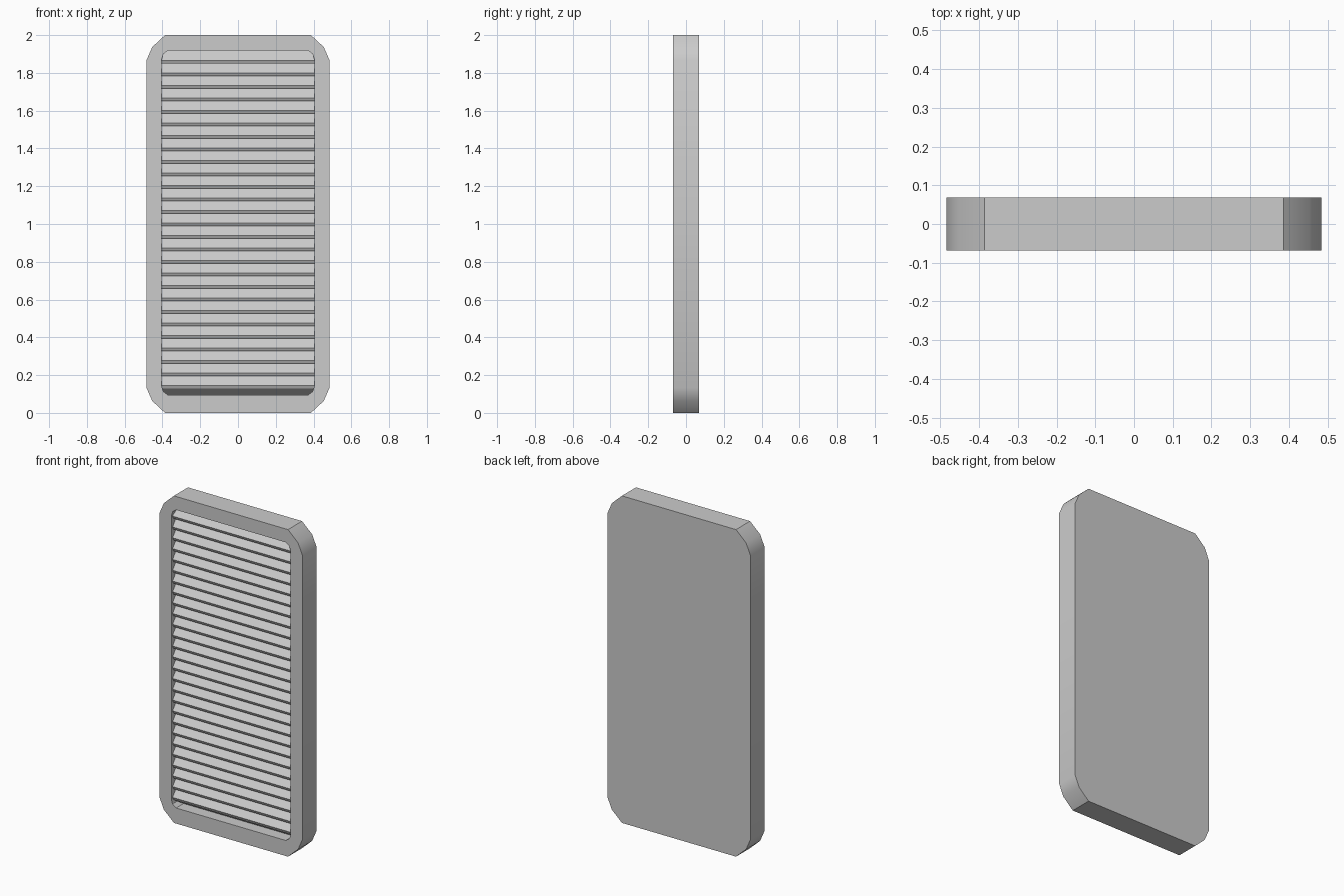
import bpy, bmesh, math

if "Cube" in bpy.data.objects:
    bpy.data.objects.remove(bpy.data.objects["Cube"])

Y_FRONT, Y_BACK, Y_FLOOR = -0.068, 0.068, 0.015


def clipped_rect(hx, z0, z1, corner):
    """Counter-clockwise outline (x, z); corner lists (dx, dz) insets from side to top."""
    pts = []
    pts += [(hx - dx, z1 - dz) for dx, dz in corner]
    pts += [(-hx + dx, z1 - dz) for dx, dz in reversed(corner)]
    pts += [(-hx + dx, z0 + dz) for dx, dz in corner]
    pts += [(hx - dx, z0 + dz) for dx, dz in reversed(corner)]
    return pts


def finish(bm, name):
    bmesh.ops.recalc_face_normals(bm, faces=bm.faces)
    me = bpy.data.meshes.new(name)
    bm.to_mesh(me)
    bm.free()
    ob = bpy.data.objects.new(name, me)
    bpy.context.collection.objects.link(ob)
    bpy.ops.object.select_all(action='DESELECT')
    ob.select_set(True)
    bpy.context.view_layer.objects.active = ob
    bpy.ops.object.shade_smooth_by_angle(angle=math.radians(30))
    return ob


def add_bar(bm, profile, z, hx):
    """Closed bar along x from a (y, z) profile."""
    ends = [[bm.verts.new((x, py, z + pz)) for py, pz in profile] for x in (-hx, hx)]
    n = len(profile)
    for i in range(n):
        j = (i + 1) % n
        bm.faces.new((ends[0][i], ends[0][j], ends[1][j], ends[1][i]))
    bm.faces.new(ends[0])
    bm.faces.new(ends[1][::-1])


# Frame: solid plate with a recess in the front
outer = clipped_rect(0.484, 0.0, 2.0, [(0, 0.132), (0.03, 0.063), (0.098, 0)])
inner = clipped_rect(0.404, 0.095, 1.918, [(0, 0.045), (0.009, 0.018), (0.033, 0)])
bm = bmesh.new()
loops = [[bm.verts.new((x, y, z)) for x, z in outline]
         for outline, y in ((outer, Y_BACK), (outer, Y_FRONT),
                            (inner, Y_FRONT), (inner, Y_FLOOR))]
n = len(outer)
for a, b in zip(loops, loops[1:]):
    for i in range(n):
        j = (i + 1) % n
        bm.faces.new((a[i], a[j], b[j], b[i]))
bm.faces.new(loops[0])
bm.faces.new(loops[-1])
finish(bm, "frame")

# Louvre slats: sloping down towards the front, ends buried in the frame
COUNT, Z_LOW, Z_HIGH = 27, 0.146, 1.866
slat = [(-0.055, 0), (0.001, 0.07), (0.009, 0.053), (-0.047, -0.017)]
bm = bmesh.new()
for k in range(COUNT):
    add_bar(bm, slat, Z_LOW + (Z_HIGH - Z_LOW) * k / (COUNT - 1), 0.41)
finish(bm, "louvre_slats")

# Sloping underside below the lowest slat
bm = bmesh.new()
add_bar(bm, [(-0.047, -0.017), (0.012, -0.056), (0.012, 0.04)], Z_LOW, 0.41)
finish(bm, "lower_slat_underside")
